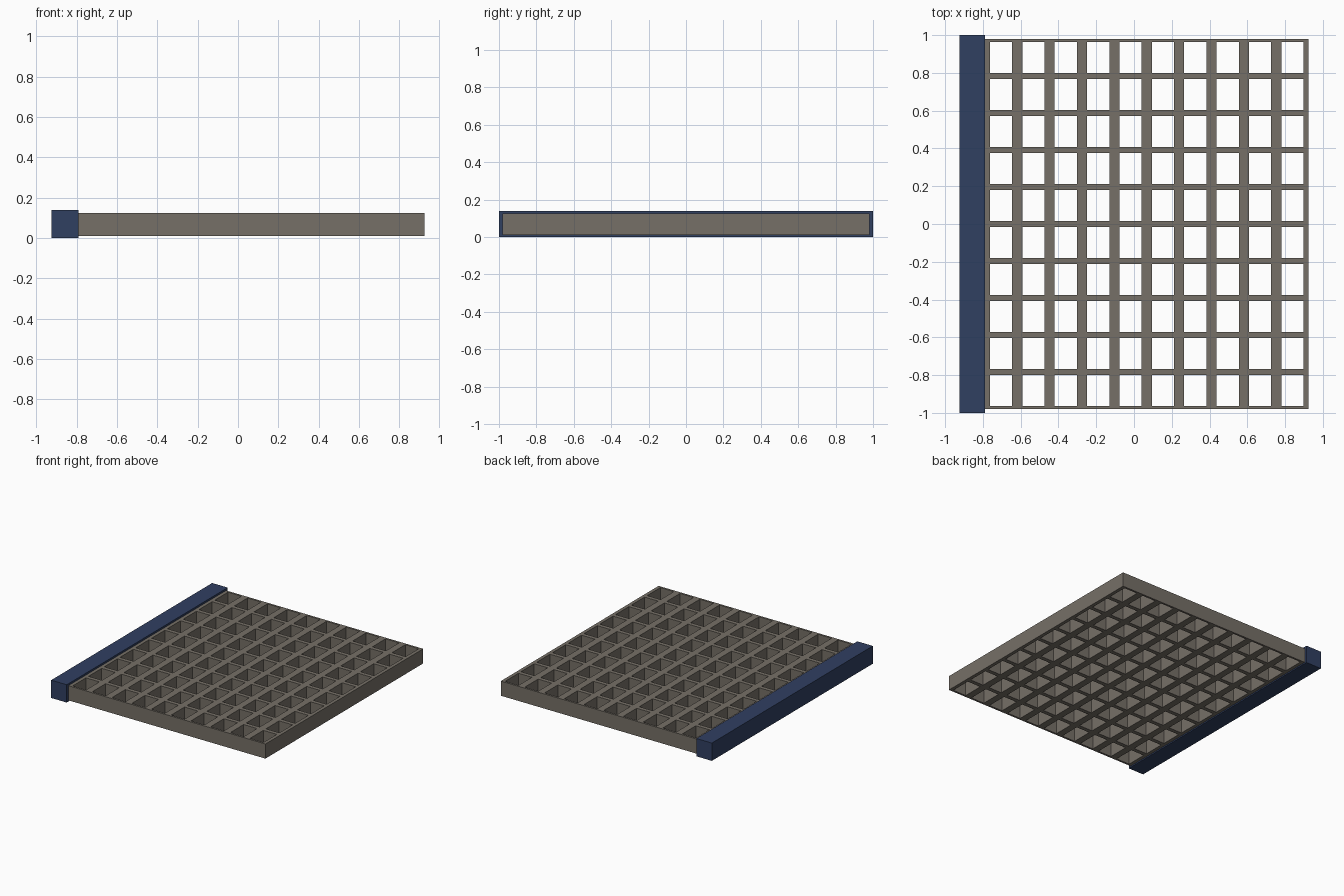
import bpy, bmesh

if "Cube" in bpy.data.objects:
    bpy.data.objects.remove(bpy.data.objects["Cube"])

# Overall dimensions
X0, X1 = -0.79, 0.925      # lattice extent in x
Y0, Y1 = -0.98, 0.98       # lattice extent in y
Z0, Z1 = 0.01, 0.125       # lattice bottom and top
CELLS = 10
WALL_X, WALL_Y = 0.027, 0.016   # wall thickness on each side of a cell


def material(name, rgb):
    mat = bpy.data.materials.new(name)
    mat.diffuse_color = (*rgb, 1)
    mat.use_nodes = True
    mat.node_tree.nodes["Principled BSDF"].inputs["Base Color"].default_value = mat.diffuse_color
    return mat


def add_object(name, bm, mat):
    bmesh.ops.recalc_face_normals(bm, faces=bm.faces)
    mesh = bpy.data.meshes.new(name)
    bm.to_mesh(mesh)
    bm.free()
    mesh.materials.append(mat)
    obj = bpy.data.objects.new(name, mesh)
    bpy.context.collection.objects.link(obj)
    return obj


def rib_lines(lo, hi, wall):
    """Coordinates alternating rib / opening / rib along one axis."""
    pitch = (hi - lo) / CELLS
    lines = [lo]
    for i in range(CELLS):
        lines += [lo + i * pitch + wall, lo + (i + 1) * pitch - wall]
    return lines + [hi]


# Open lattice: flat grid with the openings left out, extruded upwards
xs, ys = rib_lines(X0, X1, WALL_X), rib_lines(Y0, Y1, WALL_Y)
bm = bmesh.new()
verts = [[bm.verts.new((x, y, Z0)) for y in ys] for x in xs]
for i in range(len(xs) - 1):
    for j in range(len(ys) - 1):
        if i % 2 and j % 2:
            continue
        bm.faces.new((verts[i][j], verts[i + 1][j],
                      verts[i + 1][j + 1], verts[i][j + 1]))
bottom = bm.faces[:]
top = bmesh.ops.extrude_face_region(bm, geom=bottom, use_keep_orig=True)
bmesh.ops.translate(bm, vec=(0, 0, Z1 - Z0),
                    verts=[v for v in top["geom"] if isinstance(v, bmesh.types.BMVert)])
add_object("lattice_panel", bm, material("warm_grey", (0.18, 0.16, 0.135)))

# Solid edge bar along the left side
bm = bmesh.new()
bmesh.ops.create_cube(bm, size=1)
bmesh.ops.scale(bm, vec=(0.135, 2.0, 0.14), verts=bm.verts)
bmesh.ops.translate(bm, vec=(-0.8575, 0, 0.07), verts=bm.verts)
add_object("edge_bar", bm, material("navy", (0.03, 0.05, 0.12)))
